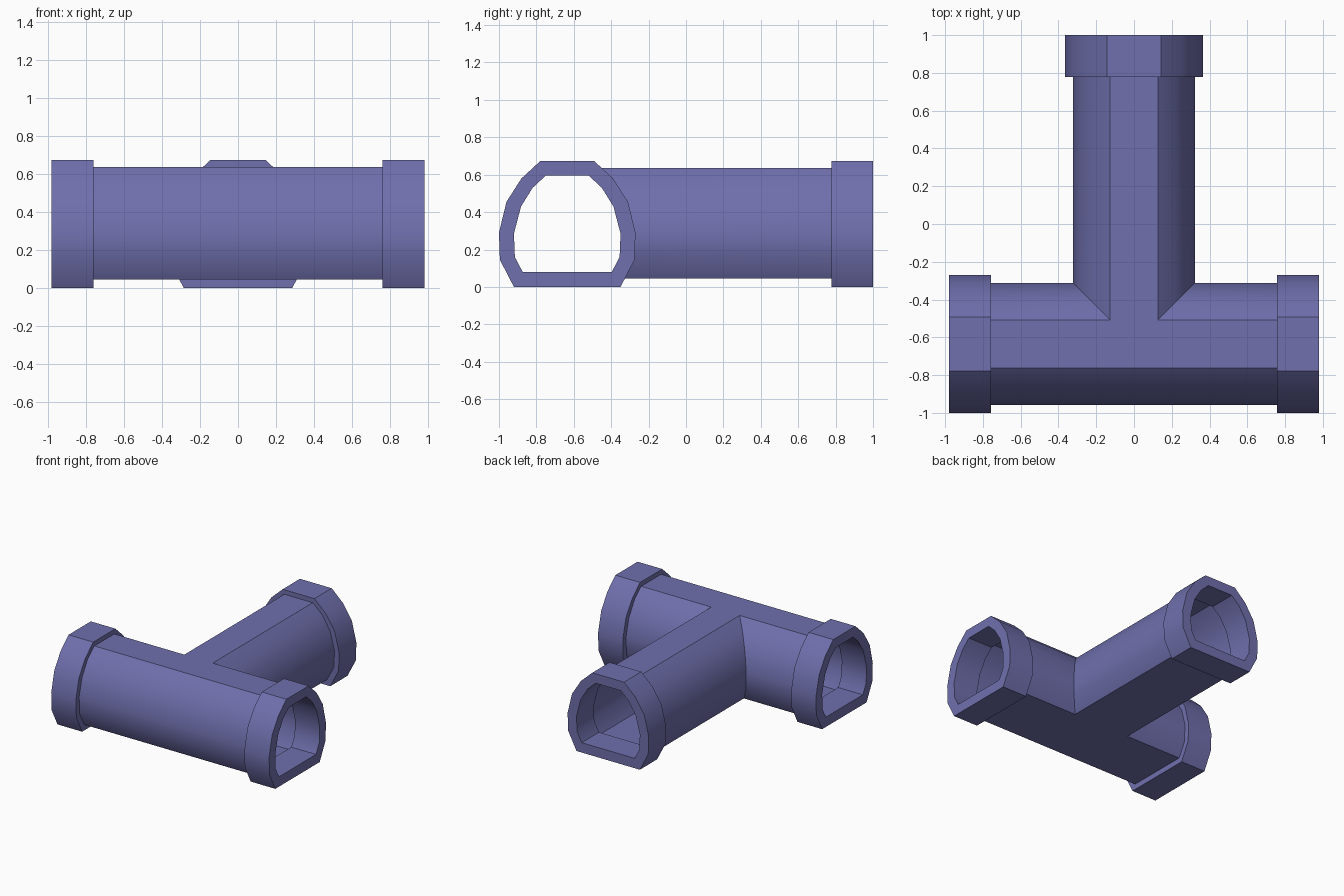
import bpy, bmesh, math
from mathutils import Vector

if "Cube" in bpy.data.objects:
    bpy.data.objects.remove(bpy.data.objects["Cube"])

CY = -0.635           # centre line of the main run
RUN_END, BRANCH_END = 0.98, 1.0
COLLAR = 0.222        # collar length

# half cross-sections (sideways, up), bottom to top
OUTER = [(0.285, 0), (0.36, 0.145), (0.365, 0.29), (0.325, 0.455), (0.245, 0.58), (0.143, 0.674)]
INNER = [(0.238, 0.08), (0.28, 0.16), (0.285, 0.285), (0.247, 0.43), (0.185, 0.53), (0.113, 0.597)]
TUBE = [(0.255, 0.045), (0.318, 0.16), (0.323, 0.30), (0.287, 0.44), (0.215, 0.56), (0.128, 0.637)]


def finish(bm, name):
    bmesh.ops.remove_doubles(bm, verts=bm.verts, dist=0.0005)
    bmesh.ops.recalc_face_normals(bm, faces=bm.faces)
    me = bpy.data.meshes.new(name)
    bm.to_mesh(me)
    bm.free()
    ob = bpy.data.objects.new(name, me)
    bpy.context.collection.objects.link(ob)
    mat = bpy.data.materials.get("blue_violet") or bpy.data.materials.new("blue_violet")
    mat.diffuse_color = (0.16, 0.16, 0.42, 1)
    mat.use_nodes = True
    mat.node_tree.nodes["Principled BSDF"].inputs["Base Color"].default_value = mat.diffuse_color
    me.materials.append(mat)
    bpy.ops.object.select_all(action='DESELECT')
    bpy.context.view_layer.objects.active = ob
    ob.select_set(True)
    bpy.ops.object.shade_smooth_by_angle(angle=math.radians(30))


def face(bm, pts):
    bm.faces.new([bm.verts.new(p) for p in pts])


def collar(name, place):
    """Thick ring; place(side, along, up) maps to world, along runs 0..COLLAR."""
    bm = bmesh.new()
    loops = []
    for prof, a in ((OUTER, 0), (OUTER, COLLAR), (INNER, COLLAR), (INNER, 0)):
        full = prof + [(-s, z) for s, z in reversed(prof)]
        loops.append([bm.verts.new(place(s, a, z)) for s, z in full])
    n = len(loops[0])
    for k in range(4):
        p, q = loops[k], loops[(k + 1) % 4]
        for i in range(n):
            j = (i + 1) % n
            bm.faces.new((p[i], p[j], q[j], q[i]))
    finish(bm, name)


# end collars
collar("right_collar", lambda s, a, z: Vector((RUN_END - a, CY + s, z)))
collar("left_collar", lambda s, a, z: Vector((a - RUN_END, CY + s, z)))
collar("branch_collar", lambda s, a, z: Vector((s, BRANCH_END - a, z)))

# T-shaped passage, mitred where the branch meets the run
L, E = RUN_END - COLLAR, BRANCH_END - COLLAR
bm = bmesh.new()
for (v, z), (w, y) in zip(TUBE, TUBE[1:]):
    face(bm, [(-L, CY - v, z), (L, CY - v, z), (L, CY - w, y), (-L, CY - w, y)])
    for s in (1, -1):
        face(bm, [(s * v, CY + v, z), (s * L, CY + v, z), (s * L, CY + w, y), (s * w, CY + w, y)])
        face(bm, [(s * v, CY + v, z), (s * v, E, z), (s * w, E, y), (s * w, CY + w, y)])
# flat floor and roof
for v, z in (TUBE[0], TUBE[-1]):
    face(bm, [(-L, CY - v, z), (L, CY - v, z), (L, CY + v, z), (v, CY + v, z),
              (v, E, z), (-v, E, z), (-v, CY + v, z), (-L, CY + v, z)])
finish(bm, "passage_tube")
